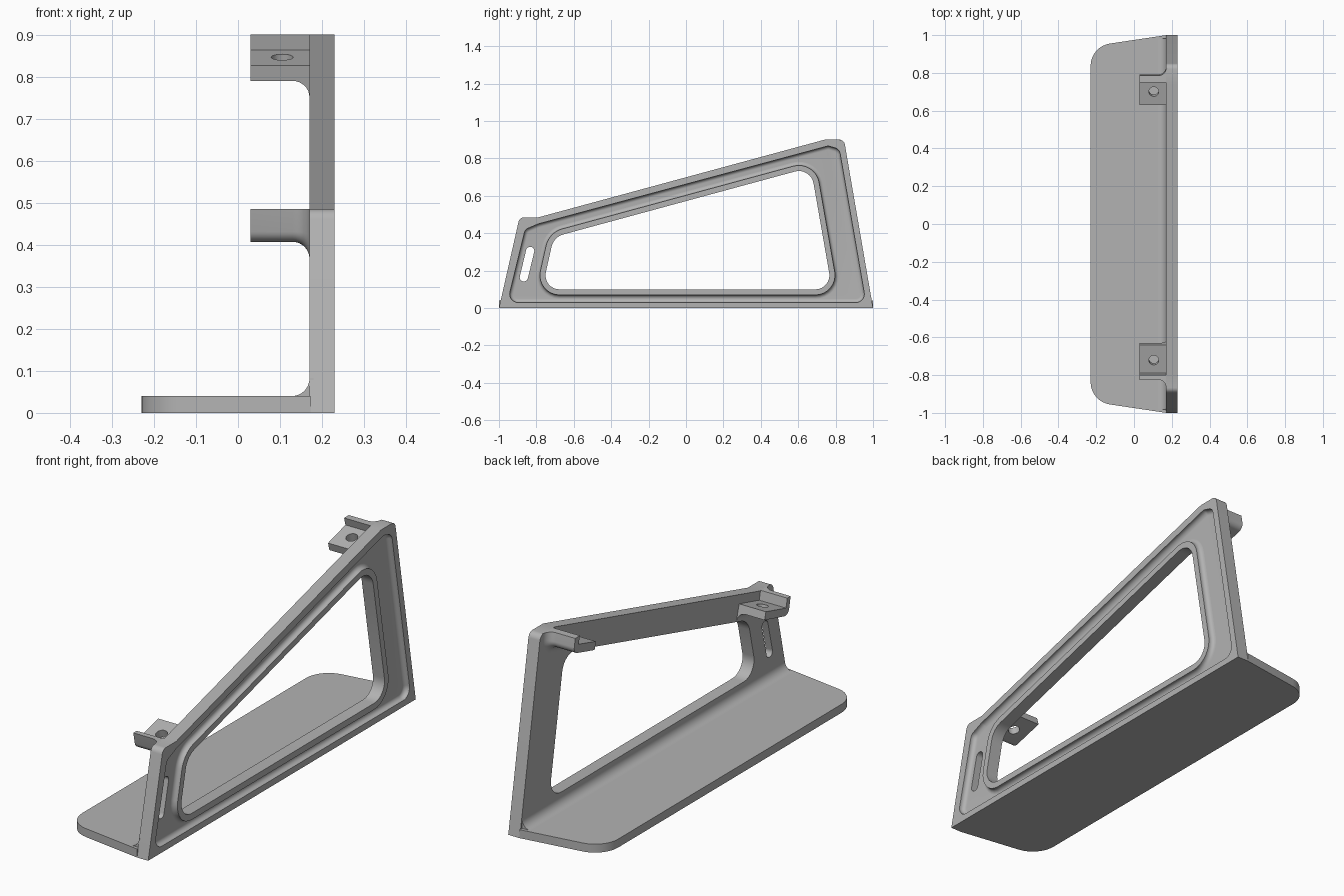
import bpy, bmesh
from math import sin, cos, pi, atan, tan
from mathutils import Vector, Matrix

old = bpy.data.objects.get("Cube")
if old:
    bpy.data.objects.remove(old, do_unlink=True)

grey = bpy.data.materials.new("satin_grey")
grey.use_nodes = True
grey.diffuse_color = (0.45, 0.45, 0.45, 1)
grey.node_tree.nodes["Principled BSDF"].inputs["Base Color"].default_value = (0.45, 0.45, 0.45, 1)

OUTER, INNER, TOP = 0.23, 0.17, 0.04   # wall faces and base top
SLOPE = 0.271


def rounded(corners, radii, inset=0.0, edges=None, steps=8):
    """Counter-clockwise polygon, chosen edges moved inward, corners filleted."""
    pts = [Vector(c) for c in corners]
    n = len(pts)
    lines = []
    for i in range(n):
        d = (pts[(i + 1) % n] - pts[i]).normalized()
        move = inset if edges is None or i in edges else 0
        lines.append((pts[i] + Vector((-d.y, d.x)) * move, d))
    out = []
    for i in range(n):
        (p, d), (q, e) = lines[i - 1], lines[i]
        corner = p + d * ((q - p).cross(e) / d.cross(e))
        if radii[i] == 0:
            out.append(corner)
            continue
        r = max(radii[i] - inset, 0.002)
        turn = d.angle(e)
        start = corner - d * r * tan(turn / 2)
        centre = start + Vector((-d.y, d.x)) * r
        for k in range(steps + 1):
            a = turn * k / steps
            out.append(centre + d * r * sin(a) + Vector((d.y, -d.x)) * r * cos(a))
    return out


def loft(name, sections, axis="x"):
    """Solid through (position, outline) sections along one axis."""
    place = {"x": lambda t, p: (t, p[0], p[1]),
             "y": lambda t, p: (p[0], t, p[1]),
             "z": lambda t, p: (p[0], p[1], t)}[axis]
    bm = bmesh.new()
    rings = [[bm.verts.new(place(t, p)) for p in ring] for t, ring in sections]
    for a, b in zip(rings, rings[1:]):
        for i in range(len(a)):
            j = (i + 1) % len(a)
            bm.faces.new((a[i], a[j], b[j], b[i]))
    bm.faces.new(rings[0])
    bm.faces.new(rings[-1])
    bmesh.ops.recalc_face_normals(bm, faces=bm.faces)
    return finish(name, bm)


def finish(name, bm):
    mesh = bpy.data.meshes.new(name)
    bm.to_mesh(mesh)
    bm.free()
    mesh.materials.append(grey)
    ob = bpy.data.objects.new(name, mesh)
    bpy.context.collection.objects.link(ob)
    return ob


def cut(ob, *cutters):
    for c in cutters:
        c.hide_render = True
        mod = ob.modifiers.new("cut", "BOOLEAN")
        mod.operation, mod.solver, mod.object = "DIFFERENCE", "EXACT", c
    bpy.context.view_layer.update()
    ev = ob.evaluated_get(bpy.context.evaluated_depsgraph_get())
    mesh = bpy.data.meshes.new_from_object(ev)
    ob.modifiers.clear()
    ob.data = mesh


def cove(radius, steps=8):
    """Quarter-circle steps: (travel, remaining flare)."""
    return [(radius * sin(k * pi / 2 / steps), radius * (1 - cos(k * pi / 2 / steps)))
            for k in range(steps + 1)]


# Outlines in y, z
wall_line = [(-1, 0), (1, 0), (0.845, 0.9), (0.74, 0.9), (-0.79, 0.485), (-0.89, 0.485)]
recess_line = [(-0.955, 0.03), (0.962, 0.03), (0.82, 0.85), (0.76, 0.867), (-0.79, 0.45), (-0.86, 0.42)]
window_line = [(-0.77, 0.1), (0.781, 0.1), (0.667, 0.753), (-0.707, 0.38)]
window_radii = [0.075, 0.075, 0.08, 0.09]

# Cutters: recess with coved floor, window, slanted slot
DEPTH, R = 0.025, 0.02
FLOOR = OUTER - DEPTH
recess_radii = [0.045, 0.045, 0.04, 0.03, 0.03, 0.035]
recess = loft("recess_cutter",
              [(OUTER + 0.02, rounded(recess_line, recess_radii))] +
              [(FLOOR + R - t, rounded(recess_line, recess_radii, f)) for t, f in cove(R)])
window = loft("window_cutter", [(x, rounded(window_line, window_radii)) for x in (0.1, 0.3)])
low, high = Vector((-0.872, 0.143)), Vector((-0.828, 0.327))
along = (high - low).normalized()
side = Vector((along.y, -along.x)) * 0.022
slot_line = [low - side, low + side, high + side, high - side]
slot = loft("slot_cutter", [(x, rounded(slot_line, [0.0218] * 4)) for x in (0.1, 0.3)])

# Upright wall
wall = loft("upright_wall", [(x, rounded(wall_line, [0, 0, 0.03, 0, 0, 0.03])) for x in (INNER, OUTER)])
cut(wall, recess, window, slot)

# Raised rim around the window
rim_steps = [(FLOOR - 0.01, -0.03 - R)]
rim_steps += [(FLOOR + R - t, -0.03 - f) for t, f in reversed(cove(R))]
rim_steps += [(OUTER, -0.03)]
rim = loft("window_rim", [(x, rounded(window_line, window_radii, d)) for x, d in rim_steps])
cut(rim, window)

# Base plate and the cove joining it to the wall
base_line = [(0.172, -1), (0.172, 1), (-0.23, 0.94), (-0.23, -0.94)]
base = loft("base_plate", [(z, rounded(base_line, [0, 0, 0.12, 0.12])) for z in (0, TOP)], "z")
F = 0.042
cove_line = [(INNER - F, TOP - 0.01), (INNER + 0.01, TOP - 0.01), (INNER + 0.01, TOP + F)]
cove_line += [(INNER - F + F * cos(a), TOP + F - F * sin(a))
              for a in (k * pi / 20 for k in range(11))]
base_cove = loft("base_cove", [(y, cove_line) for y in (-0.982, 0.982)], "y")


# Mounting tabs: sloped plate with end lip, flaring into the wall
def tab(name, corners, radii, flared, hole_y, hole_z):
    flare = 0.04
    steps = [(0.03, 0)] + [(INNER - flare + t, -f) for t, f in cove(flare)] + [(INNER + 0.01, -flare)]
    ob = loft(name, [(x, rounded(corners, radii, d, flared)) for x, d in steps])
    bm = bmesh.new()
    bmesh.ops.create_cone(bm, cap_ends=True, segments=32, radius1=0.026, radius2=0.026, depth=0.12,
                          matrix=Matrix.Translation((0.105, hole_y, hole_z)) @ Matrix.Rotation(atan(SLOPE), 4, "X"))
    drill = finish("hole_cutter", bm)
    cut(ob, drill)
    return ob, drill


back_tab, drill_a = tab("back_tab",
                        [(0.64, 0.79), (0.797, 0.833), (0.785, 0.9), (0.75, 0.9), (0.76, 0.863), (0.63, 0.827)],
                        [0, 0.03, 0, 0, 0, 0], (0, 1), 0.705, 0.83)
front_tab, drill_b = tab("front_tab",
                         [(-0.63, 0.446), (-0.64, 0.482), (-0.79, 0.442), (-0.8, 0.485), (-0.825, 0.485), (-0.808, 0.4)],
                         [0, 0, 0, 0, 0, 0.03], (4, 5), -0.717, 0.445)

# Remove cutters, then smooth the curved faces
for c in (recess, window, slot, drill_a, drill_b):
    bpy.data.objects.remove(c, do_unlink=True)
bpy.ops.object.select_all(action="DESELECT")
for ob in (wall, rim, base, base_cove, back_tab, front_tab):
    ob.select_set(True)
    bpy.context.view_layer.objects.active = ob
bpy.ops.object.shade_smooth_by_angle(angle=pi / 6)
